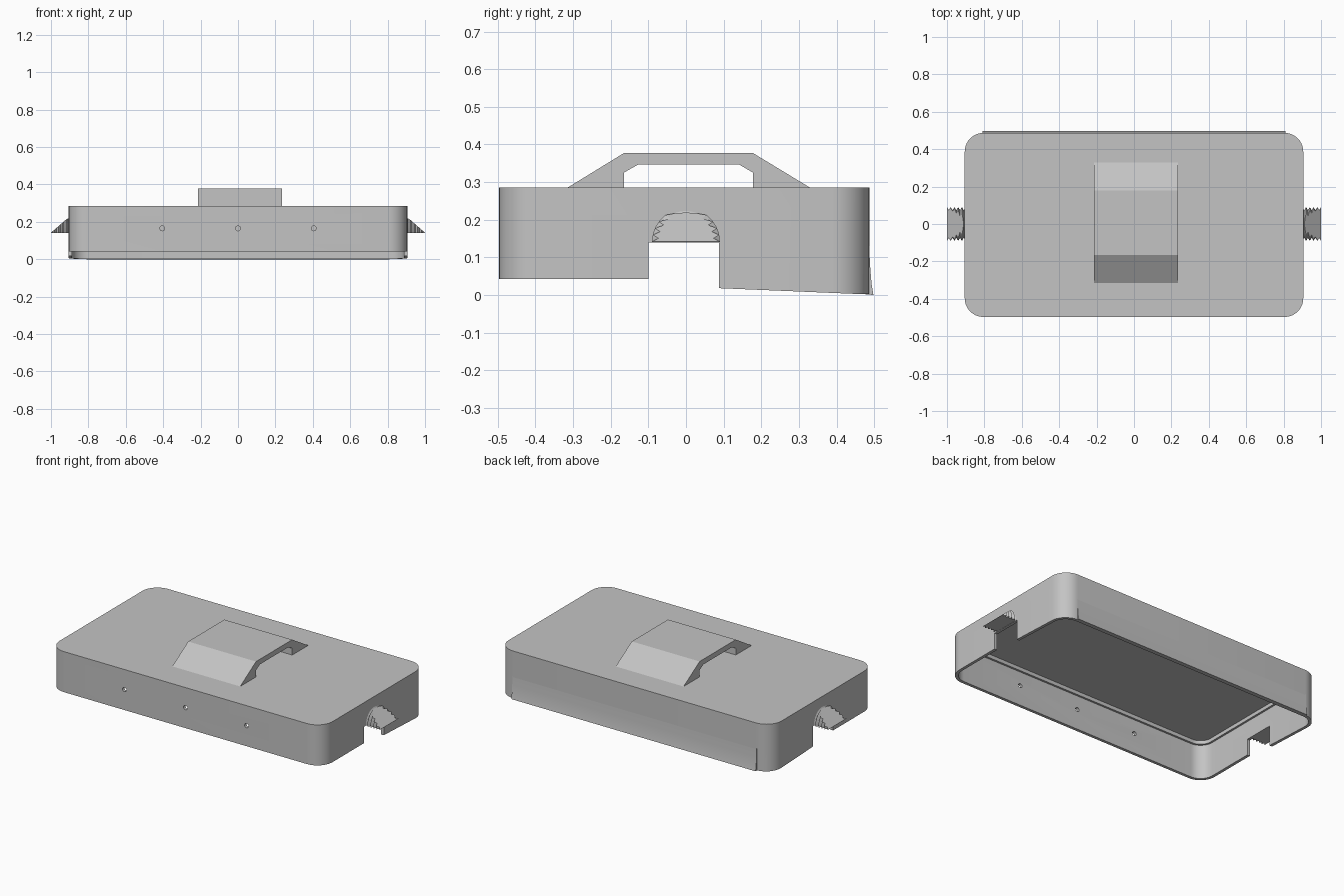
import bpy, bmesh
from math import pi, sin, cos, radians
from mathutils import Vector

default_cube = bpy.data.objects.get("Cube")
if default_cube:
    bpy.data.objects.remove(default_cube, do_unlink=True)

GREY = (0.55, 0.55, 0.55, 1)
grey = bpy.data.materials.new("plain grey")
grey.use_nodes = True
grey.diffuse_color = GREY
grey.node_tree.nodes["Principled BSDF"].inputs["Base Color"].default_value = GREY


def add_object(name, bm):
    bmesh.ops.recalc_face_normals(bm, faces=bm.faces)
    mesh = bpy.data.meshes.new(name)
    bm.to_mesh(mesh)
    bm.free()
    mesh.materials.append(grey)
    obj = bpy.data.objects.new(name, mesh)
    bpy.context.collection.objects.link(obj)
    return obj


def loft(name, loops):
    """Skin a list of matching closed loops and cap both ends."""
    bm = bmesh.new()
    rings = [[bm.verts.new(p) for p in loop] for loop in loops]
    for a, b in zip(rings, rings[1:]):
        for i in range(len(a)):
            j = (i + 1) % len(a)
            bm.faces.new((a[i], a[j], b[j], b[i]))
    bm.faces.new(rings[0])
    bm.faces.new(rings[-1])
    return add_object(name, bm)


def prism_x(name, profile, x0, x1):
    """Extrude a (y, z) profile along x."""
    return loft(name, [[(x, y, z) for y, z in profile] for x in (x0, x1)])


def rounded_rect(inset, z, steps=10):
    hx, y0, y1, r = 0.905 - inset, -0.497 + inset, 0.487 - inset, 0.1 - inset
    corners = ((hx - r, y1 - r), (r - hx, y1 - r), (r - hx, y0 + r), (hx - r, y0 + r))
    return [(cx + r * cos(a), cy + r * sin(a), z)
            for q, (cx, cy) in enumerate(corners)
            for a in [(q + k / steps) * pi / 2 for k in range(steps + 1)]]


def select_only(obj):
    bpy.ops.object.select_all(action='DESELECT')
    obj.select_set(True)
    bpy.context.view_layer.objects.active = obj


def cut(target, cutter):
    cutter.hide_render = True
    mod = target.modifiers.new("cut", 'BOOLEAN')
    mod.operation = 'DIFFERENCE'
    mod.solver = 'EXACT'
    mod.object = cutter
    select_only(target)
    bpy.ops.object.modifier_apply(modifier=mod.name)
    bpy.data.objects.remove(cutter, do_unlink=True)


# Open-bottomed housing with a stepped cavity
housing = loft("housing", [rounded_rect(0, -0.02), rounded_rect(0, 0.285)])
cut(housing, loft("cavity", [rounded_rect(0.018, -0.1), rounded_rect(0.018, 0.25),
                             rounded_rect(0.03, 0.25), rounded_rect(0.03, 0.272)]))

# Stepped lower edge and the notches in both ends
cut(housing, prism_x("lower_edge", [
    (-0.6, -0.1), (-0.6, 0.042), (-0.1, 0.042), (-0.1, 0.14),
    (0.088, 0.14), (0.088, 0.018), (0.47, 0.002), (0.6, 0.002), (0.6, -0.1)], -1.2, 1.2))

# Three small holes through the front wall
for x in (-0.405, 0, 0.405):
    circle = [(x + 0.013 * cos(k * pi / 8), 0.165 + 0.013 * sin(k * pi / 8)) for k in range(16)]
    cut(housing, loft("hole", [[(px, y, pz) for px, pz in circle] for y in (-0.6, -0.4)]))

# Flared lip along the bottom of the back wall
lip = prism_x("back_lip", [(0.475, 0.14), (0.4865, 0.14), (0.489, 0.08),
                           (0.493, 0.03), (0.498, 0.0), (0.475, 0.002)], -0.81, 0.81)

# Carrying handle
handle = prism_x("handle", [
    (-0.323, 0.28), (-0.165, 0.377), (0.178, 0.377), (0.338, 0.28), (0.178, 0.28),
    (0.178, 0.325), (0.142, 0.346), (-0.128, 0.346), (-0.165, 0.325), (-0.165, 0.28)],
    -0.215, 0.235)

# Threaded half-round spouts, sliced off at a slant
for side, name in ((1, "left_spout"), (-1, "right_spout")):
    loops = []
    for k in range(12):
        x = 0.89 + k * 0.01
        r = 0.09 if k % 2 else 0.074
        loops.append([(side * x, r * cos(a), 0.141 + r * sin(a))
                      for a in [pi * i / 20 for i in range(21)]])
    spout = loft(name, loops)
    bm = bmesh.new()
    bm.from_mesh(spout.data)
    result = bmesh.ops.bisect_plane(
        bm, geom=bm.verts[:] + bm.edges[:] + bm.faces[:], clear_outer=True,
        plane_co=Vector((side * 1.0, 0, 0.142)), plane_no=Vector((side * 0.083, 0, 0.095)))
    edges = [e for e in result["geom_cut"] if isinstance(e, bmesh.types.BMEdge)]
    bmesh.ops.holes_fill(bm, edges=edges)
    bmesh.ops.recalc_face_normals(bm, faces=bm.faces)
    bm.to_mesh(spout.data)
    bm.free()

# Smooth the rounded corners and the lip, keeping hard edges
for obj in (housing, lip):
    select_only(obj)
    bpy.ops.object.shade_smooth_by_angle(angle=radians(30))
